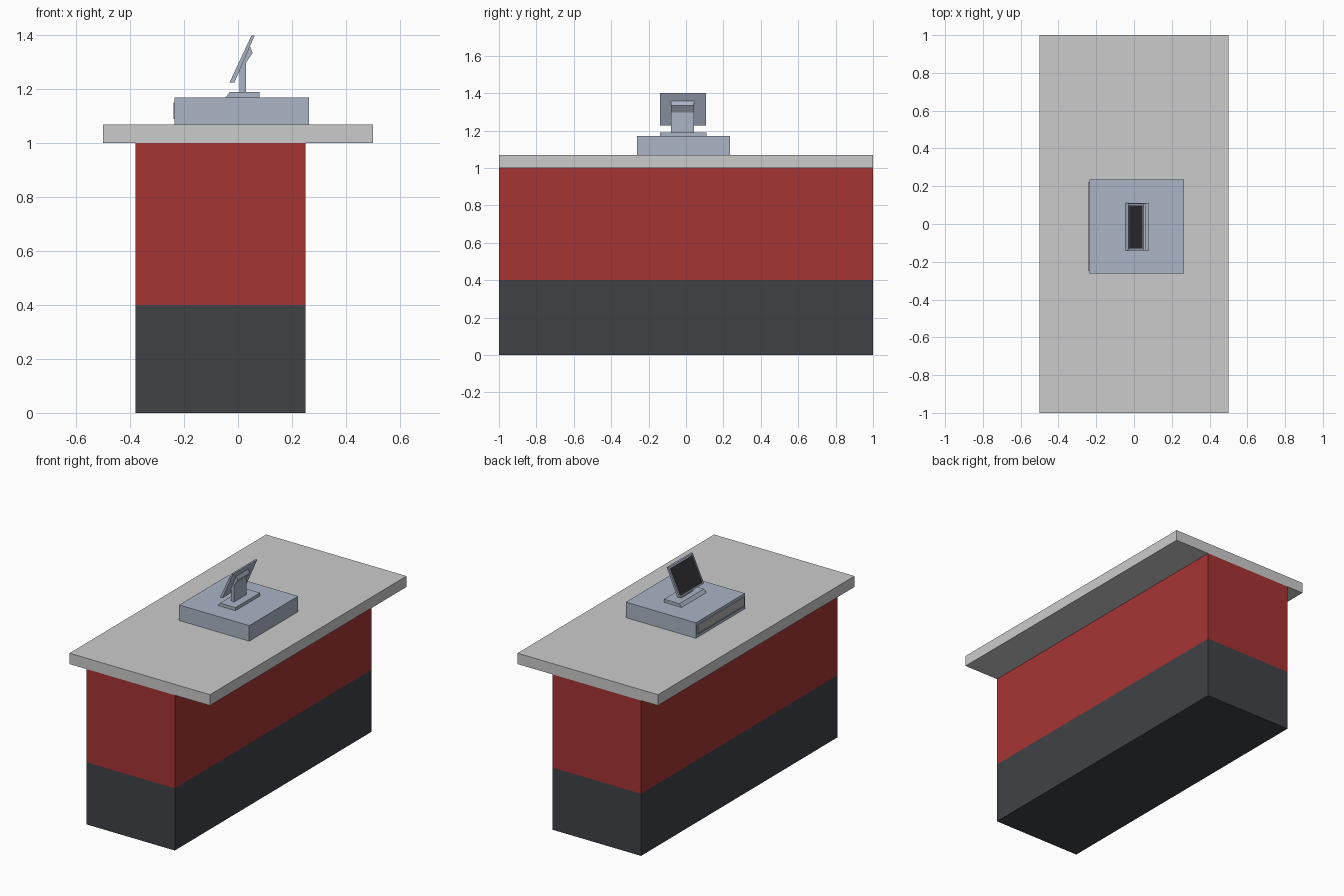
import bpy, bmesh

if "Cube" in bpy.data.objects:
    bpy.data.objects.remove(bpy.data.objects["Cube"])


def material(name, rgb):
    m = bpy.data.materials.new(name)
    m.diffuse_color = (*rgb, 1)
    m.use_nodes = True
    m.node_tree.nodes["Principled BSDF"].inputs["Base Color"].default_value = m.diffuse_color
    return m


red = material("red_panel", (0.38, 0.034, 0.034))
dark = material("dark_panel", (0.05, 0.054, 0.062))
steel = material("blue_grey_plastic", (0.41, 0.46, 0.56))
black = material("screen_black", (0.03, 0.031, 0.034))
grey = material("drawer_grey", (0.42, 0.42, 0.42))


def prism(name, profile, y0, y1, mat=None, panel=None):
    """Extrude an xz profile along y; panel = (inset, depth, material) on the -x face."""
    bm = bmesh.new()
    face = bm.faces.new([bm.verts.new((x, y0, z)) for x, z in profile])
    ext = bmesh.ops.extrude_face_region(bm, geom=[face])
    moved = [v for v in ext["geom"] if isinstance(v, bmesh.types.BMVert)]
    bmesh.ops.translate(bm, vec=(0, y1 - y0, 0), verts=moved)
    bmesh.ops.recalc_face_normals(bm, faces=bm.faces)
    me = bpy.data.meshes.new(name)
    if mat:
        me.materials.append(mat)
    if panel:
        inset, depth, panel_mat = panel
        me.materials.append(panel_mat)
        bm.normal_update()
        front = min(bm.faces, key=lambda f: f.normal.x)
        bmesh.ops.inset_region(bm, faces=[front], thickness=inset)
        # second zero-width inset makes the step
        bmesh.ops.inset_region(bm, faces=[front], thickness=0.0005, depth=depth)
        front.material_index = 1
    bm.to_mesh(me)
    bm.free()
    ob = bpy.data.objects.new(name, me)
    bpy.context.collection.objects.link(ob)
    return ob


def box(name, x0, x1, y0, y1, z0, z1, mat=None, panel=None):
    return prism(name, [(x0, z0), (x1, z0), (x1, z1), (x0, z1)], y0, y1, mat, panel)


# Counter
box("counter_plinth", -0.38, 0.25, -1, 1, 0, 0.4, dark)
box("counter_body", -0.38, 0.25, -1, 1, 0.4, 1.0, red)
box("counter_top", -0.5, 0.5, -1, 1, 1.0, 1.07)

# Cash drawer with its front panel on the -x side
box("cash_drawer", -0.235, 0.264, -0.263, 0.235, 1.07, 1.17, steel)
box("drawer_front", -0.24, -0.23, -0.25, 0.222, 1.09, 1.152, steel, (0.008, -0.003, grey))

# Display stand: foot with sloped front edge, bent neck
prism("stand_foot", [(-0.046, 1.17), (0.08, 1.17), (0.08, 1.19), (-0.03, 1.19)],
      -0.14, 0.11, steel)
prism("stand_neck", [(0.006, 1.188), (0.029, 1.188), (0.029, 1.297), (0.054, 1.335),
                     (0.043, 1.363), (0.006, 1.285)], -0.08, 0.043, steel)

# Tilted display with recessed screen
prism("display", [(-0.031, 1.226), (-0.013, 1.226), (0.062, 1.4), (0.05, 1.4)],
      -0.14, 0.108, steel, (0.013, -0.003, black))
